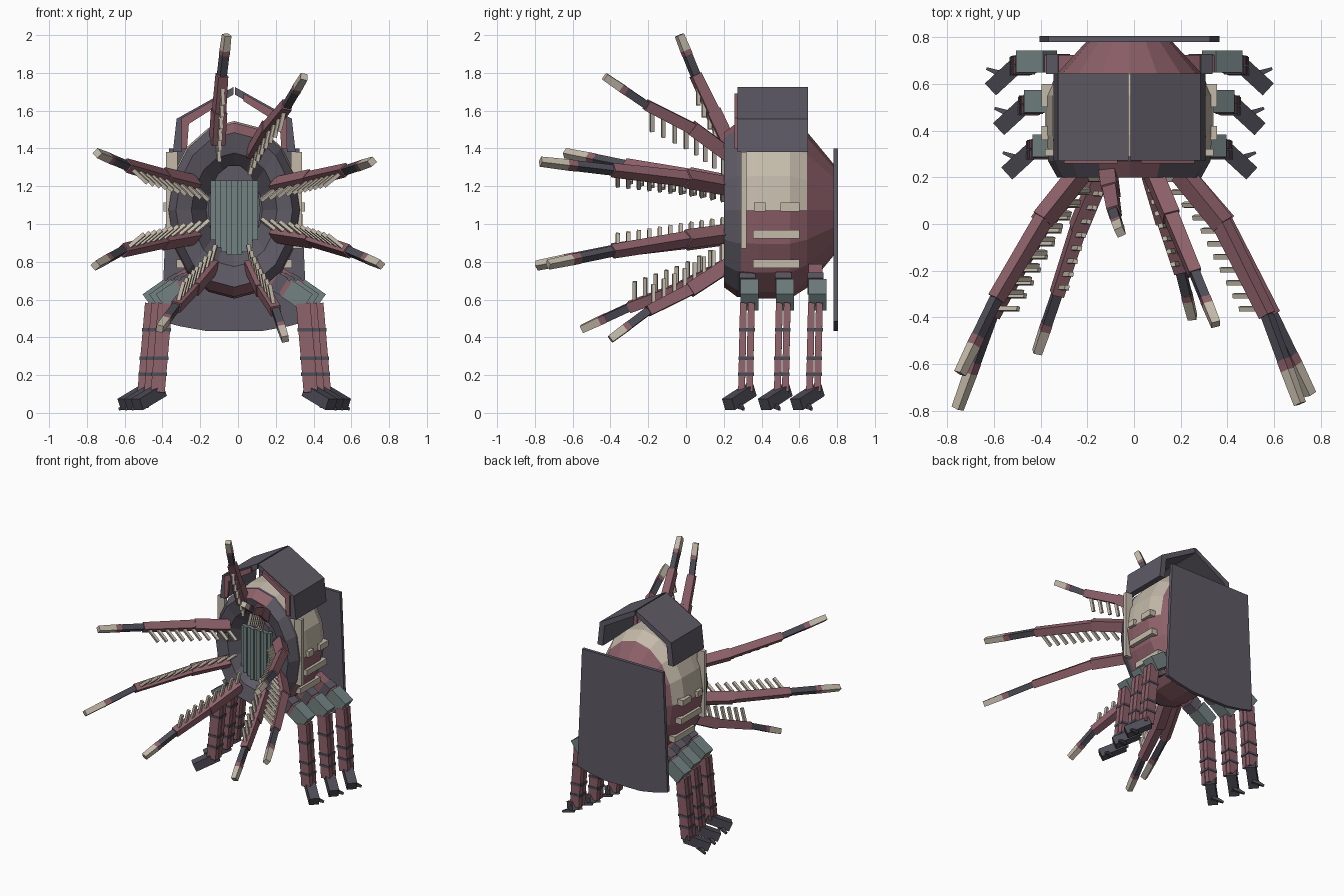
import bpy, bmesh, math
from mathutils import Vector

cube = bpy.data.objects.get("Cube")
if cube:
    bpy.data.objects.remove(cube, do_unlink=True)

CX, CZ = -0.02, 1.075      # body axis
RX, RZ = 0.355, 0.47       # body radii
PINK, GREY, CREAM, TEAL, DARK = range(5)


def material(name, rgb):
    lin = [((c / 255 + 0.055) / 1.055) ** 2.4 for c in rgb] + [1]
    m = bpy.data.materials.new(name)
    m.use_nodes = True
    m.diffuse_color = lin
    m.node_tree.nodes["Principled BSDF"].inputs["Base Color"].default_value = lin
    return m


MATS = [material("dusty_pink", (142, 97, 106)), material("purple_grey", (94, 90, 101)),
        material("cream", (196, 186, 170)), material("grey_teal", (114, 130, 129)),
        material("charcoal", (78, 76, 86))]


def finish(name, bm):
    bmesh.ops.recalc_face_normals(bm, faces=bm.faces)
    me = bpy.data.meshes.new(name)
    bm.to_mesh(me)
    bm.free()
    for m in MATS:
        me.materials.append(m)
    ob = bpy.data.objects.new(name, me)
    bpy.context.collection.objects.link(ob)
    return ob


def beam(bm, a, b, w, h, mat, up=(0, 0, 1), taper=1.0):
    """Box from a to b, w across and h along the up direction."""
    a, b = Vector(a), Vector(b)
    d = (b - a).normalized()
    side = d.cross(Vector(up)).normalized()
    top = side.cross(d)
    ends = []
    for p, s in ((a, 0.5), (b, 0.5 * taper)):
        ends.append([bm.verts.new(p + side * w * s * i + top * h * s * j)
                     for i, j in ((-1, -1), (1, -1), (1, 1), (-1, 1))])
    faces = [bm.faces.new(ends[0]), bm.faces.new(ends[1])]
    for i in range(4):
        k = (i + 1) % 4
        faces.append(bm.faces.new((ends[0][i], ends[0][k], ends[1][k], ends[1][i])))
    for f in faces:
        f.material_index = mat


def extrude_outline(bm, pts, y0, y1, mat):
    """Solid from an x-z outline between two y values."""
    front, back = [[bm.verts.new((x, y, z)) for x, z in pts] for y in (y0, y1)]
    faces = [bm.faces.new(front), bm.faces.new(back)]
    for i in range(len(pts)):
        k = (i + 1) % len(pts)
        faces.append(bm.faces.new((front[i], front[k], back[k], back[i])))
    for f in faces:
        f.material_index = mat


def lathe(name, profile, rule, n=16):
    """Elliptical shell about the y axis from (y, radius fraction) points."""
    bm = bmesh.new()
    rings = []
    for y, f in profile:
        rings.append([bm.verts.new((CX + RX * f * math.cos(t), y, CZ + RZ * f * math.sin(t)))
                      for t in (math.tau * i / n for i in range(n))])
    for r0, r1 in zip(rings, rings[1:]):
        for i in range(n):
            k = (i + 1) % n
            bm.faces.new((r0[i], r0[k], r1[k], r1[i]))
    bm.faces.new(rings[-1])
    bm.normal_update()
    for f in bm.faces:
        f.material_index = rule(f.calc_center_median(), f.normal)
    return finish(name, bm)


# Barrel body: cream upper half, pink below and behind
lathe("body", [(0.28, 0.97), (0.38, 1.0), (0.55, 1.0), (0.64, 0.88), (0.78, 0.52)],
      lambda c, n: CREAM if c.z > CZ and c.y < 0.63 else PINK)
# Mouth rim and funnel
lathe("mouth_funnel", [(0.29, 0.98), (0.27, 0.98), (0.2, 0.87), (0.225, 0.64), (0.34, 0.42)],
      lambda c, n: PINK if c.y < 0.28 and abs(c.z - CZ) > 0.36 and abs(n.z) > 0.6 else GREY)

# Mouth plug with vertical pleats
bm = bmesh.new()
oval = [(CX + 0.14 * math.cos(t), CZ + 0.24 * math.sin(t))
        for t in (math.tau * i / 14 for i in range(14))]
extrude_outline(bm, oval, 0.27, 0.34, GREY)
finish("mouth_plug", bm)
bm = bmesh.new()
for i in range(-4, 5):
    x = i * 0.028
    drop = 0.24 * math.sqrt(1 - (x / 0.15) ** 2)
    y = 0.25 if i % 2 else 0.262
    beam(bm, (CX + x, y, CZ - drop), (CX + x, y, min(CZ + drop, 1.23)), 0.028, 0.03, TEAL, (0, 1, 0))
finish("mouth_pleats", bm)

# Back plate with a bowed lower edge
bm = bmesh.new()
outline = [(CX + 0.345, 1.4), (CX - 0.345, 1.4)]
outline += [(CX + 0.385 * u, 0.425 + 0.06 * u * u) for u in (-1, -0.75, -0.4, 0.4, 0.75, 1)]
extrude_outline(bm, outline, 0.78, 0.805, GREY)
finish("back_plate", bm)

for s, side in ((1, "left"), (-1, "right")):
    # Folded roof panel and its trim
    bm = bmesh.new()
    extrude_outline(bm, [(CX + s * x, z) for x, z in (
        (0.004, 1.725), (0.305, 1.557), (0.325, 1.38), (0.28, 1.38), (0.265, 1.535), (0.004, 1.685))],
        0.272, 0.645, GREY)
    finish(side + "_roof", bm)
    bm = bmesh.new()
    extrude_outline(bm, [(CX + s * x, z) for x, z in (
        (0.05, 1.69), (0.28, 1.56), (0.28, 1.4), (0.25, 1.4), (0.24, 1.53), (0.05, 1.65))],
        0.258, 0.274, PINK)
    finish(side + "_roof_trim", bm)

    # Side strut and vent bars
    bm = bmesh.new()
    beam(bm, (CX + s * 0.33, 0.305, 0.87), (CX + s * 0.33, 0.305, 1.38), 0.06, 0.03, CREAM, (0, 1, 0))
    finish(side + "_strut", bm)
    bm = bmesh.new()
    for x, z, spans in ((0.335, 0.945, ((0.355, 0.6),)), (0.28, 0.79, ((0.355, 0.6),)),
                        (0.35, 1.09, ((0.36, 0.42), (0.5, 0.6)))):
        for y0, y1 in spans:
            beam(bm, (CX + s * x, y0, z), (CX + s * x, y1, z), 0.05, 0.045, CREAM)
    finish(side + "_vents", bm)

    # Three legs, stepped outwards towards the back
    for i, y in enumerate((0.325, 0.515, 0.685)):
        dx = 0.035 * i
        P = lambda x, dy, z: Vector((CX + s * (x + dx), y + dy, z))
        bm = bmesh.new()
        beam(bm, P(0.13, 0, 0.75), P(0.28, 0, 0.655), 0.075, 0.09, PINK)
        beam(bm, P(0.21, 0, 0.7), P(0.26, 0, 0.67), 0.085, 0.1, GREY)
        beam(bm, P(0.27, 0.01, 0.665), P(0.385, 0.01, 0.585), 0.095, 0.105, TEAL)
        knee, ankle = P(0.365, 0, 0.58), P(0.405, -0.01, 0.11)
        for dy in (-0.021, 0.021):
            off = Vector((0, dy, 0))
            beam(bm, knee + off, ankle + off, 0.075, 0.036, PINK, (0, 1, 0))
        for t in (0.28, 0.6, 0.78):
            p = knee.lerp(ankle, t)
            beam(bm, p, p - Vector((0, 0, 0.018)), 0.083, 0.084, DARK, (0, 1, 0))
        beam(bm, P(0.39, 0.015, 0.12), P(0.515, -0.1, 0.045), 0.07, 0.065, DARK)
        beam(bm, P(0.46, -0.05, 0.045), P(0.54, -0.02, 0.02), 0.03, 0.035, DARK, taper=0.4)
        finish(f"{side}_leg_{i + 1}", bm)

# Jointed tentacles round the mouth: base, two joints, tip
TENTACLES = [
    ((-0.11, 0.22, 1.43), (-0.10, 0.14, 1.60), (-0.085, 0.05, 1.79), (-0.06, -0.035, 2.0)),
    ((0.08, 0.22, 1.37), (0.16, 0.03, 1.51), (0.26, -0.21, 1.63), (0.35, -0.43, 1.78)),
    ((-0.23, 0.22, 1.21), (-0.39, 0.02, 1.25), (-0.59, -0.32, 1.31), (-0.745, -0.64, 1.375)),
    ((0.2, 0.22, 1.2), (0.38, 0.0, 1.24), (0.57, -0.39, 1.285), (0.71, -0.77, 1.33)),
    ((-0.23, 0.22, 0.94), (-0.40, 0.0, 0.91), (-0.61, -0.39, 0.86), (-0.755, -0.79, 0.78)),
    ((0.2, 0.22, 0.95), (0.39, 0.0, 0.92), (0.59, -0.39, 0.855), (0.755, -0.73, 0.785)),
    ((-0.14, 0.22, 0.78), (-0.24, -0.02, 0.66), (-0.33, -0.30, 0.56), (-0.415, -0.55, 0.445)),
    ((0.07, 0.22, 0.78), (0.13, 0.02, 0.65), (0.2, -0.2, 0.54), (0.25, -0.4, 0.39)),
]
for n, path in enumerate(TENTACLES):
    base, j1, j2, tip = map(Vector, path)
    mid = base.lerp(j2, 0.6)
    inward = Vector((CX - mid.x, 0, 2 * (CZ - mid.z))).normalized()
    bm = bmesh.new()
    beam(bm, base, j1, 0.07, 0.075, PINK, inward)
    beam(bm, j1.lerp(base, 0.06), j2, 0.06, 0.062, PINK, inward, 0.9)
    band, nail = j2.lerp(tip, 0.5), j2.lerp(tip, 0.62)
    beam(bm, j2, band, 0.04, 0.042, DARK, inward)
    beam(bm, band, nail, 0.042, 0.044, PINK, inward)
    beam(bm, nail, tip, 0.042, 0.044, CREAM, inward, 0.9)
    # Teeth pointing towards the mouth
    for a, b in ((base, j1), (j1, j2)):
        count = max(2, round((b - a).length / 0.065))
        for k in range(count):
            p = a.lerp(b, (k + 0.5) / count)
            beam(bm, p, p + inward * 0.13, 0.02, 0.02, CREAM, b - a)
    finish(f"tentacle_{n + 1}", bm)
